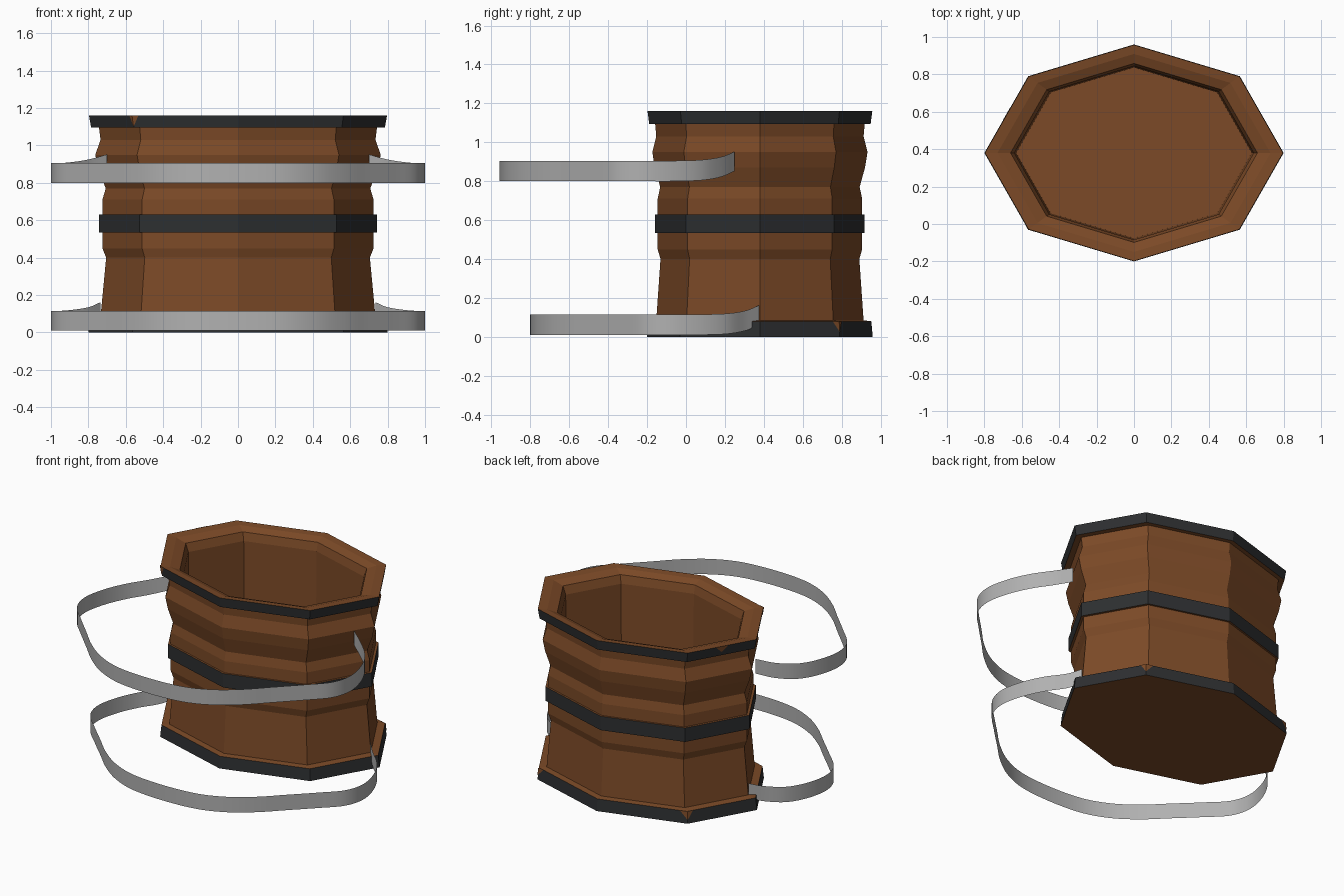
import bpy, bmesh, math
from mathutils import Vector

if "Cube" in bpy.data.objects:
    bpy.data.objects.remove(bpy.data.objects["Cube"])


def material(name, rgb):
    m = bpy.data.materials.new(name)
    m.diffuse_color = (*rgb, 1)
    m.use_nodes = True
    m.node_tree.nodes["Principled BSDF"].inputs["Base Color"].default_value = m.diffuse_color
    return m


WOOD = material("brown wood", (0.20, 0.068, 0.020))
IRON = material("dark iron", (0.026, 0.028, 0.030))
STRAP = material("grey strap", (0.44, 0.44, 0.44))
CY, RATIO = 0.38, 0.725      # centre and depth ratio of the oval barrel


def corner(k, r, z):
    a = math.radians(45 * (k % 8))
    return Vector((r * math.cos(a), CY + r * RATIO * math.sin(a), z))


def on_side(t, r, z):
    """Point on the eight-sided outline, t counted in corners."""
    k = math.floor(t)
    return corner(k, r, z).lerp(corner(k + 1, r, z), t - k)


def finish(name, bm, mats):
    me = bpy.data.meshes.new(name)
    bm.to_mesh(me)
    bm.free()
    for m in mats:
        me.materials.append(m)
    ob = bpy.data.objects.new(name, me)
    bpy.context.collection.objects.link(ob)
    return ob


# Barrel profile: radius, height, and material of the span up to the next row
PROFILE = [
    (0.80, 0.00, 1), (0.79, 0.08, 0),                      # bottom hoop
    (0.735, 0.085, 0), (0.705, 0.40, 0), (0.725, 0.45, 0),
    (0.725, 0.535, 0), (0.743, 0.535, 1), (0.743, 0.63, 0),  # middle hoop
    (0.725, 0.63, 0), (0.725, 0.71, 0), (0.707, 0.77, 0),
    (0.745, 0.87, 0), (0.763, 0.95, 0), (0.735, 1.03, 0),
    (0.743, 1.095, 0), (0.785, 1.095, 1), (0.797, 1.16, 0),  # top hoop
    (0.73, 1.155, 0), (0.66, 1.135, 0),                    # rim
    (0.64, 1.08, 0), (0.63, 0.08, 0),                      # inside wall
]
bm = bmesh.new()
rows = [[bm.verts.new(corner(k, r, z)) for k in range(8)] for r, z, _ in PROFILE]
for i in range(len(rows) - 1):
    for k in range(8):
        n = (k + 1) % 8
        f = bm.faces.new((rows[i][k], rows[i][n], rows[i + 1][n], rows[i + 1][k]))
        f.material_index = PROFILE[i][2]
bm.faces.new(rows[0][::-1])   # underside
bm.faces.new(rows[-1])        # inside floor
finish("barrel", bm, [WOOD, IRON])


# Wooden chips showing through the hoops
def chip(name, t, w, r_top, z_top, r_low, z_low):
    bm = bmesh.new()
    e = 0.004
    left, mid, right, tip = [bm.verts.new(p) for p in (
        on_side(t - w, r_top + e, z_top), on_side(t, r_top + e, z_top),
        on_side(t + w, r_top + e, z_top), on_side(t, r_low + e, z_low))]
    bm.faces.new((left, tip, mid))
    bm.faces.new((mid, tip, right))
    finish(name, bm, [WOOD])


chip("rim_chip_front", 5, 0.06, 0.797, 1.16, 0.786, 1.10)
chip("rim_chip_back", 3.5, 0.09, 0.797, 1.16, 0.79, 1.12)
for k in (1, 3):
    chip("base_chip", k, 0.08, 0.79, 0.08, 0.797, 0.025)


# Carrying straps: thin upright ribbons around the front
def smooth_path(pts, steps=5):
    p = [2 * pts[0] - pts[1]] + pts + [2 * pts[-1] - pts[-2]]
    out = []
    for i in range(1, len(p) - 2):
        a, b, c, d = p[i - 1:i + 3]
        for s in range(steps):
            t = s / steps
            out.append(0.5 * (2 * b + (c - a) * t + (2 * a - 5 * b + 4 * c - d) * t * t
                              + (3 * b - a - 3 * c + d) * t ** 3))
    return out + [pts[-1]]


# Half path from the barrel to the front middle: x, y, lift
HALF = [(0.70, 0.25, 0.052), (0.80, 0.18, 0.022), (0.90, 0.08, 0.005),
        (0.97, -0.06, 0), (1.0, -0.22, 0), (0.96, -0.36, 0), (0.84, -0.49, 0),
        (0.70, -0.63, 0), (0.57, -0.76, 0), (0.42, -0.87, 0), (0.24, -0.94, 0)]


def strap(name, shift, stretch, end_x, z0, z1):
    half = [Vector((x, y * stretch + shift, h)) for x, y, h in HALF]
    half[0].x = end_x
    middle = Vector((0, -0.96 * stretch + shift, 0))
    mirrored = [Vector((-p.x, p.y, p.z)) for p in half]
    path = smooth_path(mirrored + [middle] + half[::-1])
    bm = bmesh.new()
    low = [bm.verts.new((p.x, p.y, z0 + p.z)) for p in path]
    top = [bm.verts.new((p.x, p.y, z1 + p.z * 0.9)) for p in path]
    for i in range(len(path) - 1):
        f = bm.faces.new((low[i], low[i + 1], top[i + 1], top[i]))
        f.smooth = True
    finish(name, bm, [STRAP])


strap("upper_strap", 0.0, 1.0, 0.70, 0.80, 0.905)
strap("lower_strap", 0.132, 0.972, 0.735, 0.01, 0.115)
